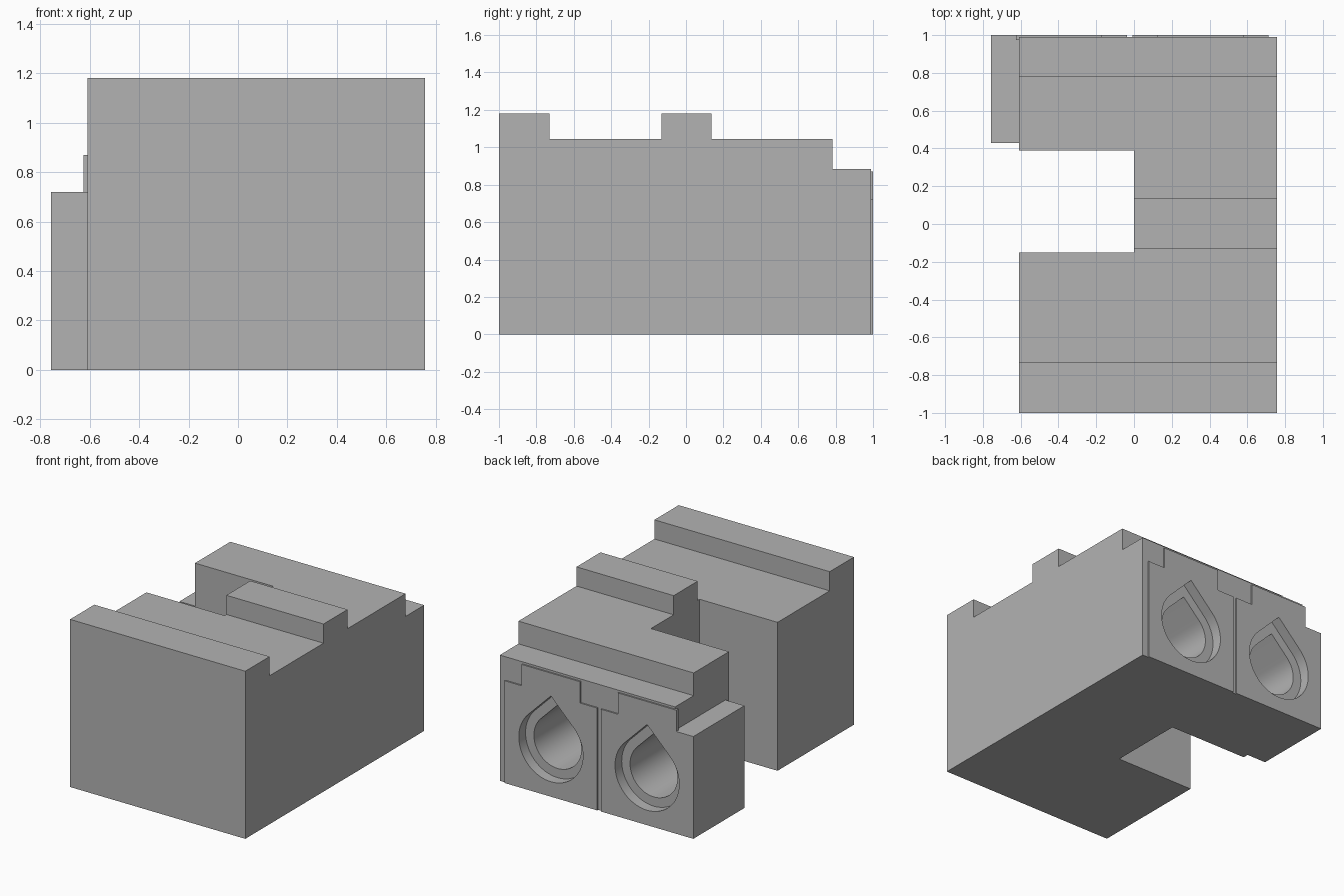
import bpy
import bmesh
from math import cos, sin, radians, sqrt

if "Cube" in bpy.data.objects:
    bpy.data.objects.remove(bpy.data.objects["Cube"], do_unlink=True)

grey = bpy.data.materials.new("plain grey")
grey.use_nodes = True
grey.diffuse_color = (0.45, 0.45, 0.45, 1)
grey.node_tree.nodes["Principled BSDF"].inputs["Base Color"].default_value = grey.diffuse_color


def prism(name, outline, start, end, axis):
    """Extrude a closed outline along x (outline in y, z) or y (outline in x, z)."""
    bm = bmesh.new()

    def ring(t):
        return [bm.verts.new((t, p, q) if axis == "x" else (p, t, q)) for p, q in outline]

    a, b = ring(start), ring(end)
    bm.faces.new(a)
    bm.faces.new(b)
    n = len(outline)
    for i in range(n):
        j = (i + 1) % n
        bm.faces.new((a[i], a[j], b[j], b[i]))
    bmesh.ops.recalc_face_normals(bm, faces=bm.faces)
    mesh = bpy.data.meshes.new(name)
    bm.to_mesh(mesh)
    bm.free()
    mesh.materials.append(grey)
    obj = bpy.data.objects.new(name, mesh)
    bpy.context.collection.objects.link(obj)
    return obj


def activate(obj):
    bpy.ops.object.select_all(action="DESELECT")
    obj.select_set(True)
    bpy.context.view_layer.objects.active = obj


def combine(obj, tool, operation):
    """Apply a boolean and discard the tool object."""
    activate(obj)
    mod = obj.modifiers.new("boolean", "BOOLEAN")
    mod.operation, mod.solver, mod.object = operation, "EXACT", tool
    bpy.ops.object.modifier_apply(modifier=mod.name)
    bpy.data.objects.remove(tool, do_unlink=True)


def rect(p0, p1, q0, q1):
    return [(p0, q0), (p1, q0), (p1, q1), (p0, q1)]


def teardrop(x, z, r):
    arc = [radians(135 + 270 * i / 48) for i in range(49)]
    return [(x + r * cos(t), z + r * sin(t)) for t in arc] + [(x, z + r * sqrt(2))]


HALF, TAB_HALF = 0.36, 0.2275
SHOULDER, TAB_TOP = 0.72, 0.87
INNER_END, BACK = 0.43, 1.0


def insert_solid(name, x, bottom):
    """Long block with a thin tabbed plate at its back end."""
    solid = prism(name, rect(x - HALF, x + HALF, bottom, SHOULDER), INNER_END, 0.99, "y")
    plate = [(x - HALF, bottom), (x + HALF, bottom), (x + HALF, SHOULDER),
             (x + TAB_HALF, SHOULDER), (x + TAB_HALF, TAB_TOP),
             (x - TAB_HALF, TAB_TOP), (x - TAB_HALF, SHOULDER), (x - HALF, SHOULDER)]
    combine(solid, prism("plate", plate, 0.975, BACK, "y"), "UNION")
    return solid


# Main body: stepped side profile with an open slot on the right
steps = [(-1, 0), (-1, 1.18), (-0.73, 1.18), (-0.73, 1.045), (-0.13, 1.045),
         (-0.13, 1.18), (0.137, 1.18), (0.137, 1.045), (0.783, 1.045),
         (0.783, 0.885), (0.99, 0.885), (0.99, 0)]
body = prism("stepped_body", steps, -0.608, 0.757, "x")
combine(body, prism("slot", rect(-1, 0, -0.1, 2), -0.15, 0.39, "y"), "DIFFERENCE")

# Two inserts with stepped teardrop bores, seated in matching pockets
for side, x in (("left", 0.352), ("right", -0.397)):
    combine(body, insert_solid("pocket", x, -0.1), "DIFFERENCE")
    insert = insert_solid(side + "_insert", x, 0)
    for radius, start in ((0.25, 0.925), (0.185, 0.4)):
        combine(insert, prism("bore", teardrop(x, 0.355, radius), start, 1.1, "y"), "DIFFERENCE")
    activate(insert)
    bpy.ops.object.shade_smooth_by_angle(angle=radians(30))
